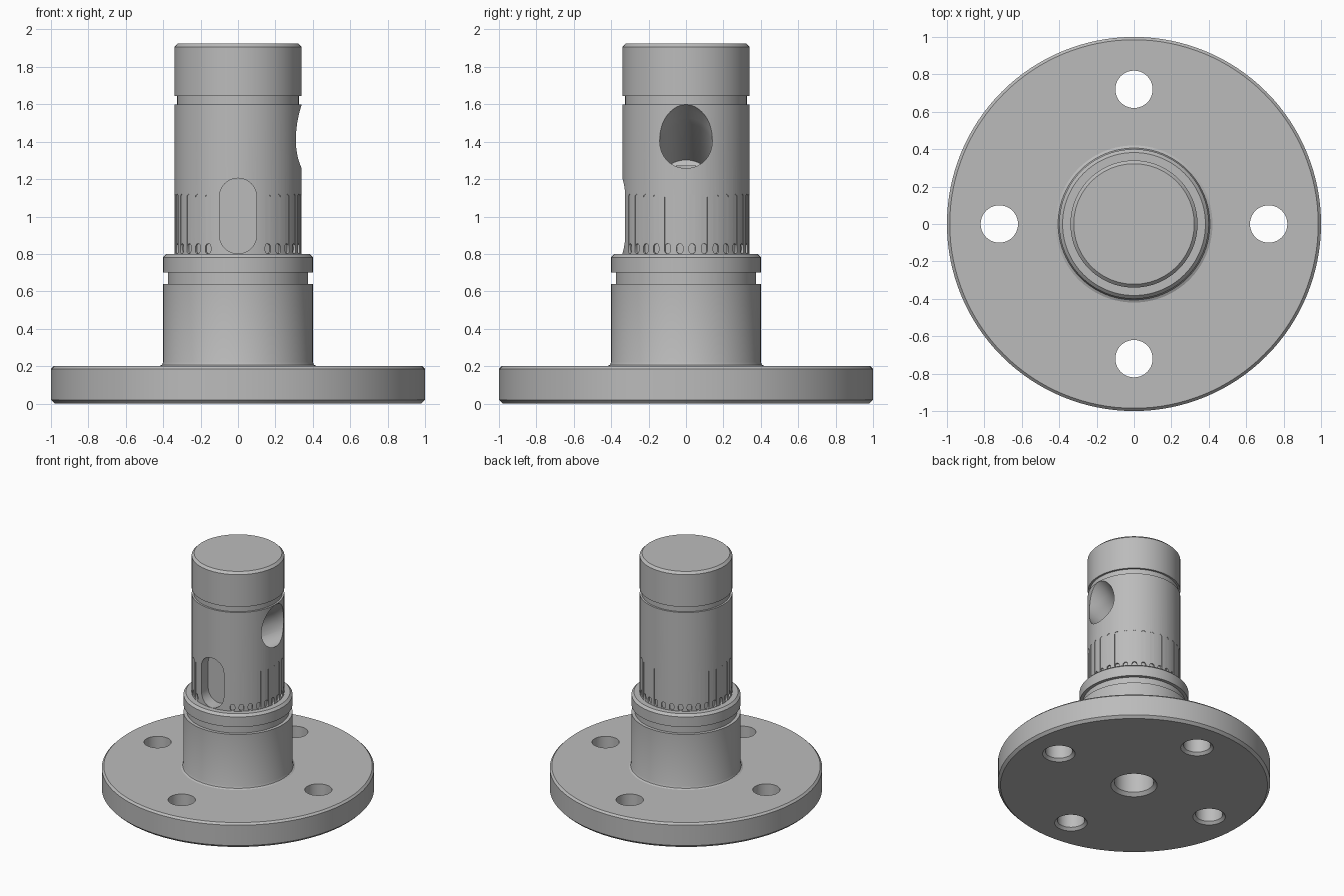
import bpy, bmesh
from math import pi, sin, cos, radians
from mathutils import Matrix, Vector

if "Cube" in bpy.data.objects:
    bpy.data.objects.remove(bpy.data.objects["Cube"])

steel = bpy.data.materials.new("machined_grey")
steel.use_nodes = True
GREY = (0.5, 0.5, 0.5, 1)
steel.diffuse_color = GREY
steel.node_tree.nodes["Principled BSDF"].inputs["Base Color"].default_value = GREY


def lathe(bm, profile, segments, matrix=Matrix()):
    """Revolve (radius, height) points around z and close both ends."""
    rings = []
    for r, z in profile:
        rings.append([bm.verts.new(matrix @ Vector((r * cos(2 * pi * i / segments),
                                                    r * sin(2 * pi * i / segments), z)))
                      for i in range(segments)])
    for low, high in zip(rings, rings[1:]):
        for i in range(segments):
            j = (i + 1) % segments
            bm.faces.new((low[i], low[j], high[j], high[i]))
    bm.faces.new(rings[0][::-1])
    bm.faces.new(rings[-1])


def pill(bm, half_width, bottom, top, y_in, y_out, matrix=Matrix(), steps=12):
    """Upright slot with round ends, running along y."""
    outline = []
    for centre, start in ((top - half_width, 0), (bottom + half_width, pi)):
        for i in range(steps + 1):
            a = start + pi * i / steps
            outline.append((half_width * cos(a), centre + half_width * sin(a)))
    near, far = ([bm.verts.new(matrix @ Vector((x, y, z))) for x, z in outline]
                 for y in (y_out, y_in))
    count = len(outline)
    bm.faces.new(near)
    bm.faces.new(far[::-1])
    for i in range(count):
        j = (i + 1) % count
        bm.faces.new((near[j], near[i], far[i], far[j]))


def finish(name, bm):
    bmesh.ops.recalc_face_normals(bm, faces=bm.faces)
    mesh = bpy.data.meshes.new(name)
    bm.to_mesh(mesh)
    bm.free()
    mesh.materials.append(steel)
    obj = bpy.data.objects.new(name, mesh)
    bpy.context.collection.objects.link(obj)
    return obj


# Flange, collar and shaft as one turned body
bm = bmesh.new()
lathe(bm, [(0.98, 0), (1, 0.02), (1, 0.185), (0.985, 0.2),
           (0.42, 0.2), (0.406, 0.207), (0.4, 0.222),
           (0.4, 0.64), (0.375, 0.64), (0.375, 0.7), (0.4, 0.7),
           (0.4, 0.782), (0.382, 0.8), (0.34, 0.8),
           (0.34, 1.6), (0.325, 1.6), (0.325, 1.645), (0.34, 1.645),
           (0.34, 1.907), (0.322, 1.925)], 128)
body = finish("flanged_shaft", bm)

cutters = []

# Bolt holes, chamfered on the underside
bm = bmesh.new()
for k in range(4):
    spot = Matrix.Rotation(k * pi / 2, 4, "Z") @ Matrix.Translation((0.72, 0, 0))
    lathe(bm, [(0.12, -0.05), (0.12, 0), (0.1, 0.02), (0.1, 0.3)], 40, spot)
cutters.append(finish("bolt_hole_cutter", bm))

# Central bore from below
bm = bmesh.new()
lathe(bm, [(0.17, -0.05), (0.17, 0), (0.145, 0.025), (0.145, 1.27)], 64)
cutters.append(finish("bore_cutter", bm))

# Slanted side port with a softened mouth, meeting the bore
bm = bmesh.new()
slant = Matrix.Translation((0, 0, 1.215)) @ Matrix.Rotation(radians(59), 4, "Y")
lathe(bm, [(0.138, -0.06), (0.138, 0.32), (0.141, 0.37), (0.15, 0.43), (0.16, 0.6)], 64, slant)
cutters.append(finish("side_port_cutter", bm))

# Keyway on the front
bm = bmesh.new()
pill(bm, 0.1, 0.801, 1.205, -0.24, -0.5)
cutters.append(finish("keyway_cutter", bm))

# Ring of round-topped notches at the foot of the shaft, with faint flutes above
TEETH = 32
for name, top, depth, half_width in (("flute_cutter", 1.12, 0.003, 0.016),
                                     ("notch_cutter", 0.855, 0.014, 0.017)):
    bm = bmesh.new()
    for k in range(TEETH):
        angle = 2 * pi * (k + 0.5) / TEETH
        if abs(angle - pi) > pi - 0.36:
            continue
        pill(bm, half_width, 0.801, top, -0.34 + depth, -0.36,
             Matrix.Rotation(angle, 4, "Z"), 6)
    cutters.append(finish(name, bm))

for cutter in cutters:
    cutter.hide_render = True
    cut = body.modifiers.new(cutter.name, "BOOLEAN")
    cut.operation = "DIFFERENCE"
    cut.solver = "EXACT"
    cut.object = cutter

# Bake the cuts, drop the cutters and shade
bpy.ops.object.select_all(action="DESELECT")
body.select_set(True)
bpy.context.view_layer.objects.active = body
for cutter in cutters:
    bpy.ops.object.modifier_apply(modifier=cutter.name)
    bpy.data.objects.remove(cutter)
bpy.ops.object.shade_smooth_by_angle(angle=radians(25))
